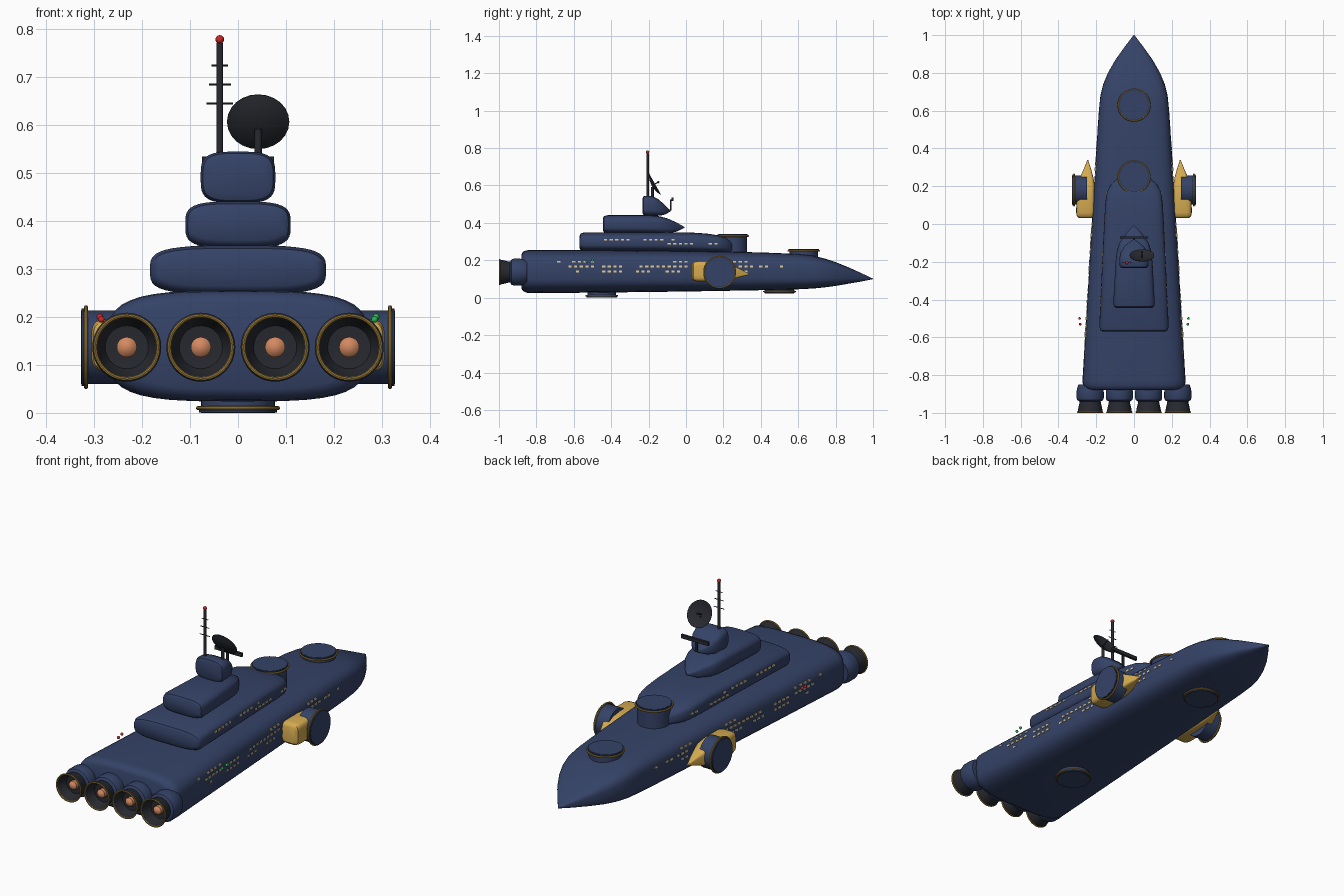
import bpy, bmesh, math
from mathutils import Vector, Matrix

if "Cube" in bpy.data.objects:
    bpy.data.objects.remove(bpy.data.objects["Cube"])


def mat(name, r, g, b):
    m = bpy.data.materials.new(name)
    m.diffuse_color = (r, g, b, 1)
    m.use_nodes = True
    m.node_tree.nodes["Principled BSDF"].inputs["Base Color"].default_value = m.diffuse_color
    return m


NAVY = mat("navy", 0.035, 0.055, 0.135)
SLATE = mat("slate", 0.022, 0.036, 0.075)
GOLD = mat("gold", 0.65, 0.40, 0.08)
BRASS = mat("brass", 0.35, 0.21, 0.04)
DARK = mat("dark", 0.02, 0.022, 0.028)
GLOW = mat("glow", 0.65, 0.25, 0.12)
WINDOW = mat("window", 0.75, 0.62, 0.32)
RED = mat("red", 0.6, 0.02, 0.02)
GREEN = mat("green", 0.02, 0.5, 0.08)


def finish(bm, name, material, smooth=True):
    bmesh.ops.remove_doubles(bm, verts=bm.verts, dist=1e-5)
    bmesh.ops.recalc_face_normals(bm, faces=bm.faces)
    me = bpy.data.meshes.new(name)
    bm.to_mesh(me)
    bm.free()
    ob = bpy.data.objects.new(name, me)
    bpy.context.collection.objects.link(ob)
    me.materials.append(material)
    if smooth:
        bpy.context.view_layer.objects.active = ob
        bpy.ops.object.select_all(action='DESELECT')
        ob.select_set(True)
        bpy.ops.object.shade_smooth_by_angle(angle=math.radians(40))
    return ob


def skin(bm, rings):
    for a, b in zip(rings, rings[1:]):
        for i in range(len(a)):
            j = (i + 1) % len(a)
            bm.faces.new((a[i], a[j], b[j], b[i]))


def loft(name, sections, material, power=3.6, n=40):
    """Superellipse sections (y, half width, z low, z high, centre x)."""
    bm, rings = bmesh.new(), []
    for y, w, lo, hi, cx in sections:
        ring = []
        for i in range(n):
            t = 2 * math.pi * i / n
            c, s = math.cos(t), math.sin(t)
            x = math.copysign(abs(c) ** (2 / power), c) * w
            z = math.copysign(abs(s) ** (2 / power), s) * (hi - lo) / 2
            ring.append(bm.verts.new((cx + x, y, (lo + hi) / 2 + z)))
        rings.append(ring)
    skin(bm, rings)
    bm.faces.new(rings[0])
    bm.faces.new(rings[-1])
    return finish(bm, name, material)


def lathe(name, profile, loc, axis, material, n=32):
    """Spin (radius, height) points about an axis through loc."""
    bm = bmesh.new()
    rings = [[bm.verts.new((r * math.cos(2 * math.pi * i / n), r * math.sin(2 * math.pi * i / n), h))
              for i in range(n)] for r, h in profile]
    skin(bm, rings)
    q = Vector(axis).to_track_quat('Z', 'Y').to_matrix().to_4x4()
    bm.transform(Matrix.Translation(loc) @ q)
    return finish(bm, name, material)


def rod(name, loc, axis, r, length, material, n=16):
    return lathe(name, [(0, 0), (r, 0), (r, length), (0, length)], loc, axis, material, n)


def ball(name, loc, r, material):
    pts = [(r * math.sin(math.pi * k / 8), -r * math.cos(math.pi * k / 8)) for k in range(9)]
    return lathe(name, pts, loc, (0, 0, 1), material, 14)


def ring(name, loc, axis, r, thick):
    pts = [(r + thick * math.cos(k * math.pi / 4), thick * math.sin(k * math.pi / 4)) for k in range(9)]
    return lathe(name, pts, loc, axis, BRASS, 40)


def box(bm, loc, size):
    bmesh.ops.create_cube(bm, size=1, matrix=Matrix.Translation(loc) @ Matrix.Diagonal((*size, 1)))


# Main hull
HULL = [(-.88, .235, .05, .23, 0), (-.872, .257, .036, .245, 0), (-.855, .27, .027, .253, 0),
        (-.83, .273, .024, .255, 0), (-.4, .247, .028, .254, 0), (0, .223, .033, .25, 0),
        (.4, .199, .04, .242, 0), (.6, .186, .045, .234, 0), (.68, .178, .049, .225, 0),
        (.74, .163, .055, .21, 0), (.8, .138, .063, .19, 0), (.87, .098, .075, .162, 0),
        (.94, .048, .087, .13, 0), (1, .002, .099, .102, 0)]
loft("hull", HULL, NAVY)

# Stacked superstructure decks
DECK = [(-.57, .165, .265, .33, 0), (-.563, .177, .255, .343, 0), (-.545, .184, .247, .349, 0),
        (-.2, .168, .245, .35, 0), (.02, .157, .243, .349, 0), (.11, .152, .242, .343, 0),
        (.17, .143, .241, .334, 0), (.21, .122, .241, .322, 0), (.24, .09, .241, .303, 0),
        (.26, .045, .242, .28, 0), (.265, .01, .25, .265, 0)]
loft("lower_deck", DECK, NAVY)
loft("middle_deck", [(-.445, .094, .36, .425, 0), (-.438, .105, .35, .436, 0), (-.42, .11, .344, .441, 0),
                     (-.2, .098, .343, .441, 0), (-.14, .09, .343, .435, 0), (-.1, .077, .344, .424, 0),
                     (-.05, .042, .353, .402, 0), (-.008, .002, .374, .378, 0)], NAVY)
loft("bridge", [(-.233, .062, .455, .53, 0), (-.228, .073, .443, .541, 0), (-.215, .078, .438, .545, 0),
                (-.18, .077, .438, .543, 0), (-.15, .071, .438, .528, 0), (-.12, .053, .442, .502, 0),
                (-.1, .03, .451, .481, 0), (-.083, .003, .462, .467, 0)], NAVY)


# Window rows sit on the curved sides of hull and lower deck
def half_width(sections, y, z, power=3.6):
    for a, b in zip(sections, sections[1:]):
        if a[0] <= y <= b[0]:
            t = (y - a[0]) / (b[0] - a[0])
            w, lo, hi = (a[k] + (b[k] - a[k]) * t for k in (1, 2, 3))
            return w * (1 - abs((z - (lo + hi) / 2) / ((hi - lo) / 2)) ** power) ** (1 / power)


bm = bmesh.new()
rows = [(HULL, .192, -.6, 3), (HULL, .167, -.62, 5), (HULL, .14, -.58, 1), (HULL, .167, -.44, 4),
        (HULL, .14, -.44, 4), (HULL, .192, -.5, 1), (HULL, .192, -.68, 1), (HULL, .167, -.24, 9), (HULL, .14, -.26, 3),
        (HULL, .192, -.06, 3), (HULL, .14, -.1, 3), (HULL, .167, .29, 3), (HULL, .192, .26, 3),
        (HULL, .14, .29, 2), (HULL, .167, .4, 2), (HULL, .167, .51, 1),
        (DECK, .31, -.43, 5), (DECK, .31, -.22, 4), (DECK, .31, -.07, 1),
        (DECK, .288, -.09, 5), (DECK, .288, .13, 2)]
for sections, z, y0, count in rows:
    for i in range(count):
        y = y0 + i * .03
        for side in (-1, 1):
            box(bm, (side * half_width(sections, y, z), y, z), (.006, .017, .009))
finish(bm, "windows", WINDOW, False)


# Round turrets: drum, brass ring and dark cap
def turret(name, loc, axis, depth):
    loc, axis = Vector(loc), Vector(axis)
    rod(name + "_drum", loc, axis, .077, depth, NAVY, 40)
    lathe(name + "_cap", [(.0, -.006), (.081, -.006), (.081, 0), (0, .001)],
          loc + axis * (depth - .001), axis, SLATE, 40)
    ring(name + "_ring", loc + axis * (depth - .010), axis, .0835, .0042)


turret("fore_turret", (0, .63, .2), (0, 0, 1), .06)
turret("deck_turret", (0, .25, .23), (0, 0, 1), .11)
turret("belly_turret_rear", (0, -.45, .06), (0, 0, -1), .06)
turret("belly_turret_front", (0, .5, .08), (0, 0, -1), .057)

# Gold side pods with outward turrets
for s, tag in ((-1, "left"), (1, "right")):
    loft(tag + "_pod", [(.032, .036, .1, .18, s * .256), (.04, .045, .091, .19, s * .257),
                        (.06, .049, .087, .195, s * .257), (.16, .049, .087, .195, s * .256),
                        (.215, .045, .09, .188, s * .254), (.25, .034, .098, .172, s * .25),
                        (.29, .02, .11, .153, s * .247), (.34, .002, .124, .128, s * .245)], GOLD, 4.5)
    turret(tag + "_side_turret", (s * .25, .18, .137), (s, 0, 0), .077)
    # Navigation lights
    for x, y, z in ((.288, -.5, .2), (.285, -.53, .195)):
        ball(tag + "_nav_light", (s * x, y, z), .007, RED if s < 0 else GREEN)

# Four engines
for x in (-.232, -.0775, .0775, .232):
    loc, back = (x, -.85, .137), (0, -1, 0)
    lathe("engine_housing", [(0, 0), (.062, 0), (.07, .024), (.072, .04), (.072, .07), (.068, .083),
                             (.055, .09), (0, .09)], loc, back, NAVY)
    lathe("engine_nozzle", [(.054, .08), (.057, .1), (.062, .12), (.067, .147), (.063, .147),
                            (.055, .12), (.045, .1), (0, .095)], loc, back, DARK)
    ring("engine_ring", (x, -.996, .137), back, .066, .004)
    lathe("engine_core", [(.021, .09), (.021, .115), (.012, .125), (0, .127)], loc, back, GLOW)

# Antenna mast with cross bars and beacon
rod("mast", (-.038, -.205, .53), (0, 0, 1), .007, .242, DARK)
for z, w in ((.645, .028), (.685, .023), (.725, .017)):
    rod("mast_bar", (-.038 - w, -.205, z), (1, 0, 0), .002, 2 * w, DARK, 8)
ball("beacon", (-.038, -.205, .779), .009, RED)

# Dish antenna facing forward and up
rod("dish_post", (.042, -.18, .53), (0, 0, 1), .008, .062, DARK)
axis = Vector((0, .87, .49)).normalized()
centre = Vector((.042, -.183, .598))
lathe("dish", [(0, 0), (.03, .004), (.05, .01), (.065, .018), (.065, .02), (.05, .013), (.03, .007),
               (0, .003)], centre, axis, DARK, 24)
rod("dish_feed", centre, axis, .003, .04, DARK, 8)
ball("dish_feed_tip", centre + axis * .04, .006, DARK)

# Scanner bar ahead of the bridge
bm = bmesh.new()
box(bm, (0, -.072, .526), (.15, .012, .018))
box(bm, (0, -.082, .495), (.01, .008, .06))
finish(bm, "scanner_bar", DARK, False)
